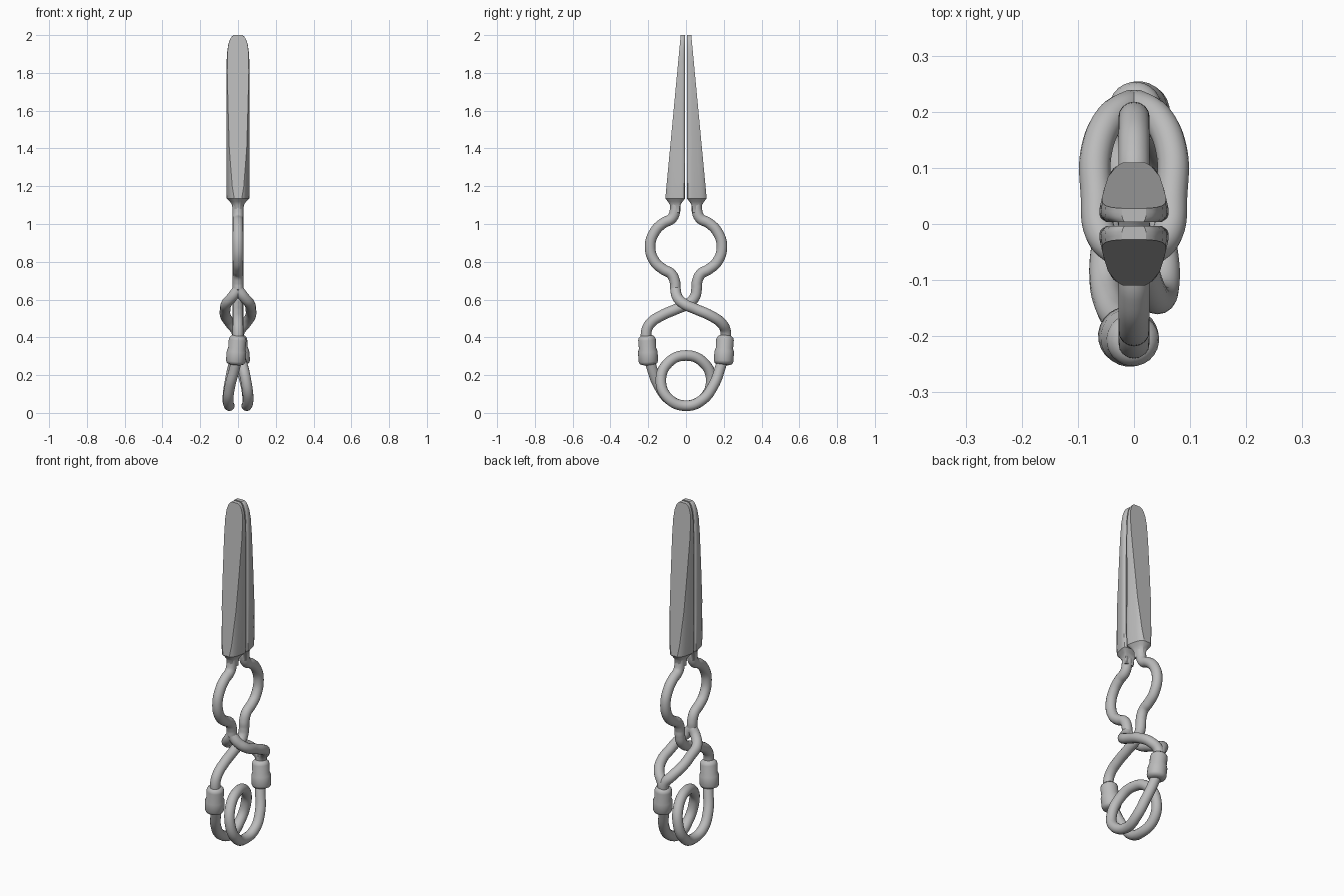
import bpy, bmesh, math
from mathutils import Vector

cube = bpy.data.objects.get("Cube")
if cube:
    bpy.data.objects.remove(cube, do_unlink=True)

steel = bpy.data.materials.new("steel_grey")
steel.use_nodes = True
GREY = (0.5, 0.5, 0.5, 1)
steel.diffuse_color = GREY
steel.node_tree.nodes["Principled BSDF"].inputs["Base Color"].default_value = GREY

WIRE = 0.028


def select(obj):
    bpy.ops.object.select_all(action='DESELECT')
    obj.select_set(True)
    bpy.context.view_layer.objects.active = obj


def wire(name, points):
    """Round rod swept along a smooth path."""
    cu = bpy.data.curves.new(name, 'CURVE')
    cu.dimensions = '3D'
    cu.bevel_depth = WIRE
    cu.bevel_resolution = 6
    cu.resolution_u = 8
    cu.use_fill_caps = True
    sp = cu.splines.new('BEZIER')
    sp.bezier_points.add(len(points) - 1)
    for bp, p in zip(sp.bezier_points, points):
        bp.co = p
        bp.handle_left_type = bp.handle_right_type = 'AUTO'
    obj = bpy.data.objects.new(name, cu)
    bpy.context.collection.objects.link(obj)
    cu.materials.append(steel)
    select(obj)
    bpy.ops.object.convert(target='MESH')
    bpy.ops.object.shade_smooth_by_angle(angle=math.radians(50))


def loft(name, rings, angle):
    """Closed skin through a list of equal-sized rings."""
    bm = bmesh.new()
    rows = [[bm.verts.new(p) for p in r] for r in rings]
    n = len(rows[0])
    for a, b in zip(rows, rows[1:]):
        for i in range(n):
            j = (i + 1) % n
            bm.faces.new((a[i], a[j], b[j], b[i]))
    bm.faces.new(rows[0][::-1])
    bm.faces.new(rows[-1])
    bmesh.ops.recalc_face_normals(bm, faces=bm.faces)
    me = bpy.data.meshes.new(name)
    bm.to_mesh(me)
    bm.free()
    me.materials.append(steel)
    obj = bpy.data.objects.new(name, me)
    bpy.context.collection.objects.link(obj)
    select(obj)
    bpy.ops.object.shade_smooth_by_angle(angle=math.radians(angle))


def interp(table, v):
    for (a, p), (b, q) in zip(table, table[1:]):
        if v <= b:
            return p + (q - p) * max(0, v - a) / (b - a)
    return table[-1][1]


# Jaws: D-shaped bar sliced by a sloping outer plane, rounded at the tip
WIDTH = [(.004, .05), (.01, .059), (.018, .062), (.03, .061), (.06, .054),
         (.085, .046), (.1, .036), (.11, .02)]
TIP = [(1.13, .96), (1.2, 1), (1.8, 1), (1.9, .95), (1.95, .84),
       (1.98, .67), (1.993, .52), (2.0, .35)]
STEPS = (0, .06, .13, .25, .4, .55, .7, .8, .9, .96, 1)


def jaw_ring(z, shrink, side):
    depth = interp([(1.13, .11), (2.0, .028)], z)
    half = []
    for t in STEPS:
        y = .004 + (depth - .004) * t
        x = interp(WIDTH, y) * interp(TIP, z)
        half.append((x * shrink, .057 + (y - .057) * shrink if shrink < 1 else y))
    loop = half + [(-x, y) for x, y in reversed(half)]
    return [(x, y * side, z) for x, y in loop]


LEVELS = [(1.06, .47), (1.1, .52), (1.118, .72), (1.135, 1), (1.2, 1), (1.4, 1),
          (1.6, 1), (1.8, 1), (1.86, 1), (1.9, 1), (1.93, 1), (1.95, 1),
          (1.967, 1), (1.98, 1), (1.993, 1), (2.0, 1)]
for label, side in (("front_jaw", -1), ("back_jaw", 1)):
    loft(label, [jaw_ring(z, k, side) for z, k in LEVELS], 28)

# Bowed upper arms, then the crossing: one straight rod through a split rod
BOW = [(.057, 1.12), (.058, 1.07), (.075, 1.03), (.12, 1.005), (.165, .96),
       (.19, .88), (.165, .8), (.12, .76), (.078, .735), (.058, .69), (.056, .655)]
CROSS = [(.047, .615), (.015, .58), (-.05, .55), (-.13, .515), (-.188, .475),
         (-.21, .43), (-.206, .36)]
wire("back_arm", [(0, y, z) for y, z in BOW + CROSS])
wire("front_arm", [(0, -y, z) for y, z in BOW])
SPREAD = (.03, .06, .067, .067, .042, .008, 0)
for label, s in (("left_fork", 1), ("right_fork", -1)):
    path = [(0, -BOW[-1][0], BOW[-1][1])]
    path += [(s * x, -y, z) for x, (y, z) in zip(SPREAD, CROSS)]
    wire(label, path)

# Coil spring: one and a half turns, same under a half turn about z
lead = [(.002, .203, .38), (.006, .194, .29), (.018, .18, .235), (.042, .145, .145),
        (.052, .085, .068), (.046, 0, .038)]
for deg in (225, 180, 135):
    a = math.radians(deg)
    x = {225: .054, 180: .042, 135: .02}[deg]
    lead.append((x, .133 * math.cos(a), .171 + .133 * math.sin(a)))
tail = [(-x, -y, z) for x, y, z in reversed(lead)]
wire("coil_spring", lead + [(0, 0, .304)] + tail)

# Sleeves joining the spring to the arms
PROFILE = [(0, .03), (.04, .046), (.12, .052), (.45, .052), (.56, .046),
           (.85, .047), (.93, .043), (1, .03)]
for label, s in (("back_sleeve", 1), ("front_sleeve", -1)):
    low, high = Vector((.014 * s, .198 * s, .255)), Vector((0, .208 * s, .41))
    turn = (high - low).to_track_quat('Z', 'Y')
    rings = []
    for t, r in PROFILE:
        rings.append([low.lerp(high, t) + turn @ Vector((r * math.cos(a), r * math.sin(a), 0))
                      for a in (math.tau * i / 24 for i in range(24))])
    loft(label, rings, 50)
